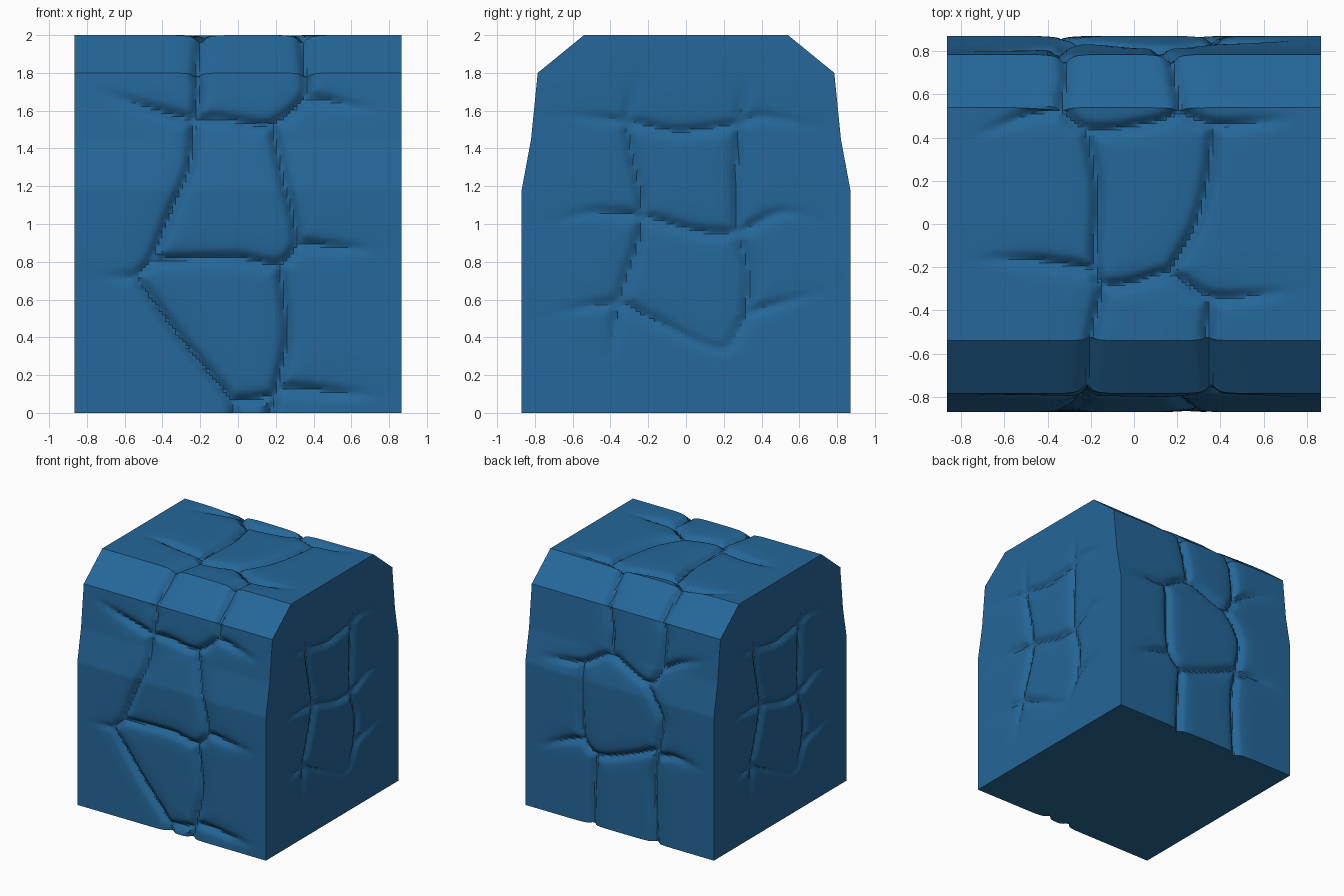
import bpy, bmesh, math
from mathutils import Vector, kdtree

cube = bpy.data.objects.get("Cube")
if cube:
    bpy.data.objects.remove(cube, do_unlink=True)

HALF_X = 0.865
STEP = 0.018
TOP_CELLS = 72
# Half profile as (half depth, height), from the ground to the top edge
PROFILE = [(.87, 0), (.87, 1.18), (.82, 1.45), (.785, 1.8), (.54, 2)]


def lerp(a, b, t):
    return a + (b - a) * t


def half_depth(z):
    for (y0, z0), (y1, z1) in zip(PROFILE, PROFILE[1:]):
        if z <= z1:
            return lerp(y0, y1, (z - z0) / (z1 - z0))
    return PROFILE[-1][0]


def roof_height(y):
    (y0, z0), (y1, z1) = PROFILE[-2:]
    return lerp(z1, z0, max(0, (abs(y) - y1) / (y0 - y1)))


# Cracks on the front, as (x, z) paths
front_cracks = [
    [(-.2, 2), (-.22, 1.78), (-.21, 1.7), (-.23, 1.54), (-.26, 1.3), (-.36, 1.05), (-.46, .81), (-.54, .72)],
    [(-.54, .72), (-.3, .39), (-.03, .06), (-.02, 0)],
    [(-.23, 1.55), (-.45, 1.61), (-.75, 1.71)],
    [(-.23, 1.55), (-.1, 1.56), (.17, 1.53), (.35, 1.67), (.36, 1.78), (.34, 2)],
    [(.35, 1.67), (.5, 1.65), (.75, 1.59)],
    [(.18, 1.53), (.24, 1.25), (.31, .9), (.22, .79), (0, .82), (-.45, .81)],
    [(.31, .9), (.5, .88), (.75, .86)],
    [(.22, .79), (.26, .4), (.2, .11), (.17, 0)],
    [(-.03, .06), (.18, .09), (.24, .13), (.5, .11), (.75, .09)],
    [(-.54, .72), (-.75, .72)],
]
# Cracks on the roof and its back slope, as (x, y) paths
roof_cracks = [
    [(-.32, .785), (-.31, .7), (-.33, .53), (-.22, .44), (-.02, .45), (.2, .52), (.19, .7), (.17, .785)],
    [(-.33, .53), (-.5, .5), (-.75, .4)],
    [(.2, .52), (.37, .46), (.7, .48)],
    [(.37, .46), (.34, .2), (.28, -.02), (.16, -.23)],
    [(-.22, .44), (-.17, .15), (-.18, -.21), (-.14, -.28), (0, -.27), (.16, -.23), (.36, -.34), (.75, -.31)],
    [(-.18, -.21), (-.45, -.17), (-.75, -.16)],
    [(-.14, -.28), (-.19, -.48), (-.2, -.54)],
    [(.36, -.34), (.34, -.48), (.34, -.54)],
]
# Cracks on the back, as (x, z) paths
back_cracks = [
    [(.17, 1.8), (.13, 1.6), (.12, 1.42)],
    [(.76, 1.26), (.55, 1.28), (.37, 1.3), (.12, 1.42), (-.23, 1.29), (-.34, 1.42), (-.35, 1.7), (-.32, 1.8)],
    [(-.34, 1.42), (-.5, 1.51), (-.75, 1.6)],
    [(.37, 1.3), (.37, 1), (.34, .68), (.23, .58), (0, .63), (-.34, .77)],
    [(.34, .68), (.5, .63), (.78, .51)],
    [(-.23, 1.29), (-.37, 1.03), (-.34, .77), (-.3, .5), (-.32, 0)],
    [(-.34, .72), (-.5, .75), (-.78, .72)],
    [(.23, .58), (.25, .3), (.26, 0)],
]
# Cracks on each end, as (y, z) paths
end_cracks = [
    [(-.75, 1.59), (-.3, 1.54), (-.05, 1.49), (.27, 1.53), (.4, 1.57), (.75, 1.5)],
    [(-.75, 1), (-.5, 1.06), (-.23, 1.04), (.07, .96), (.28, .96), (.5, 1.06), (.75, 1.02)],
    [(-.75, .52), (-.36, .58), (-.15, .48), (.2, .34), (.33, .52), (.5, .58), (.75, .65)],
    [(-.27, 1.8), (-.31, 1.52), (-.23, 1.03), (-.35, .6), (-.4, .3)],
    [(.32, 1.8), (.28, 1.53), (.27, .98), (.33, .75), (.32, .52)],
]


def smooth_path(path):
    """Dense points along a soft curve through the path."""
    pts = [Vector(p) for p in path]
    pts = [pts[0] * 2 - pts[1]] + pts + [pts[-1] * 2 - pts[-2]]
    for a, b, c, d in zip(pts, pts[1:], pts[2:], pts[3:]):
        length = (c - b).length
        ta = (c - a).normalized() * length
        tb = (d - b).normalized() * length
        count = max(2, int(length / .006))
        for i in range(count + 1):
            t = i / count
            u = t * t * (3 - 2 * t)
            yield b.lerp(c, u) + ta * .8 * t * (1 - t) ** 2 - tb * .8 * t * t * (1 - t)


def fade(value, start, end):
    t = min(1, max(0, (end - value) / (end - start)))
    return t * t * (3 - 2 * t)


# Crack samples on the surface, each with its strength
samples = []


def add_cracks(cracks, place, strength):
    for path in cracks:
        for p in smooth_path(path):
            samples.append((place(p.x, p.y), strength(p.x, p.y)))


def across(x, _):
    return fade(abs(x), .35, .8)


def on_end(y, z):
    return .8 * fade(abs(y), .2, .8) * fade(abs(z - 1), .4, .85)


add_cracks(front_cracks, lambda x, z: Vector((x, -half_depth(z), z)), across)
add_cracks(back_cracks, lambda x, z: Vector((x, half_depth(z), z)), across)
add_cracks(roof_cracks, lambda x, y: Vector((x, y, roof_height(y))), across)
for side in (1, -1):
    add_cracks(end_cracks, lambda y, z: Vector((side * HALF_X, side * y, z)), on_end)

tree = kdtree.KDTree(len(samples))
for i, (point, _) in enumerate(samples):
    tree.insert(point, i)
tree.balance()

# Full outline, front foot to back foot
rise = []
for (y0, z0), (y1, z1) in zip(PROFILE, PROFILE[1:]):
    count = math.ceil(math.hypot(y1 - y0, z1 - z0) / STEP)
    rise += [(lerp(y0, y1, i / count), lerp(z0, z1, i / count)) for i in range(count)]
rise.append(PROFILE[-1])
edge_y, top_z = PROFILE[-1]
roof = [(lerp(-edge_y, edge_y, i / TOP_CELLS), top_z) for i in range(1, TOP_CELLS)]
outline = [(-y, z) for y, z in rise] + roof + rise[::-1]

bm = bmesh.new()


def add_grid(rows):
    grid = [[bm.verts.new(p) for p in row] for row in rows]
    for low, high in zip(grid, grid[1:]):
        for i in range(len(low) - 1):
            bm.faces.new((low[i], low[i + 1], high[i + 1], high[i]))
    return grid


# Outer shell and both ends
columns = math.ceil(2 * HALF_X / STEP)
xs = [lerp(-HALF_X, HALF_X, i / columns) for i in range(columns + 1)]
shell = add_grid([[(x, y, z) for x in xs] for y, z in outline])
for side in (1, -1):
    add_grid([[(side * HALF_X, side * lerp(-y, y, i / TOP_CELLS), z) for i in range(TOP_CELLS + 1)]
              for y, z in rise])
bmesh.ops.remove_doubles(bm, verts=bm.verts, dist=1e-4)
bm.normal_update()

# Press the cracks into the surface
for v in bm.verts:
    _, index, dist = tree.find(v.co)
    depth = samples[index][1] * (.034 * math.exp(-(dist / .026) ** 2) + .012 * math.exp(-(dist / .075) ** 2))
    v.co -= v.normal * depth
    v.co.z = max(0, v.co.z)

# Closed underside
bmesh.ops.holes_fill(bm, edges=[e for e in bm.edges if e.is_boundary], sides=0)
bmesh.ops.recalc_face_normals(bm, faces=bm.faces)

mesh = bpy.data.meshes.new("cracked_block")
bm.to_mesh(mesh)
bm.free()
block = bpy.data.objects.new("cracked_block", mesh)
bpy.context.collection.objects.link(block)

# Blue stone
stone = bpy.data.materials.new("blue_stone")
stone.use_nodes = True
blue = (.018, .136, .319, 1)
stone.diffuse_color = blue
stone.node_tree.nodes["Principled BSDF"].inputs["Base Color"].default_value = blue
mesh.materials.append(stone)

bpy.context.view_layer.objects.active = block
block.select_set(True)
bpy.ops.object.shade_smooth_by_angle(angle=math.radians(32))
